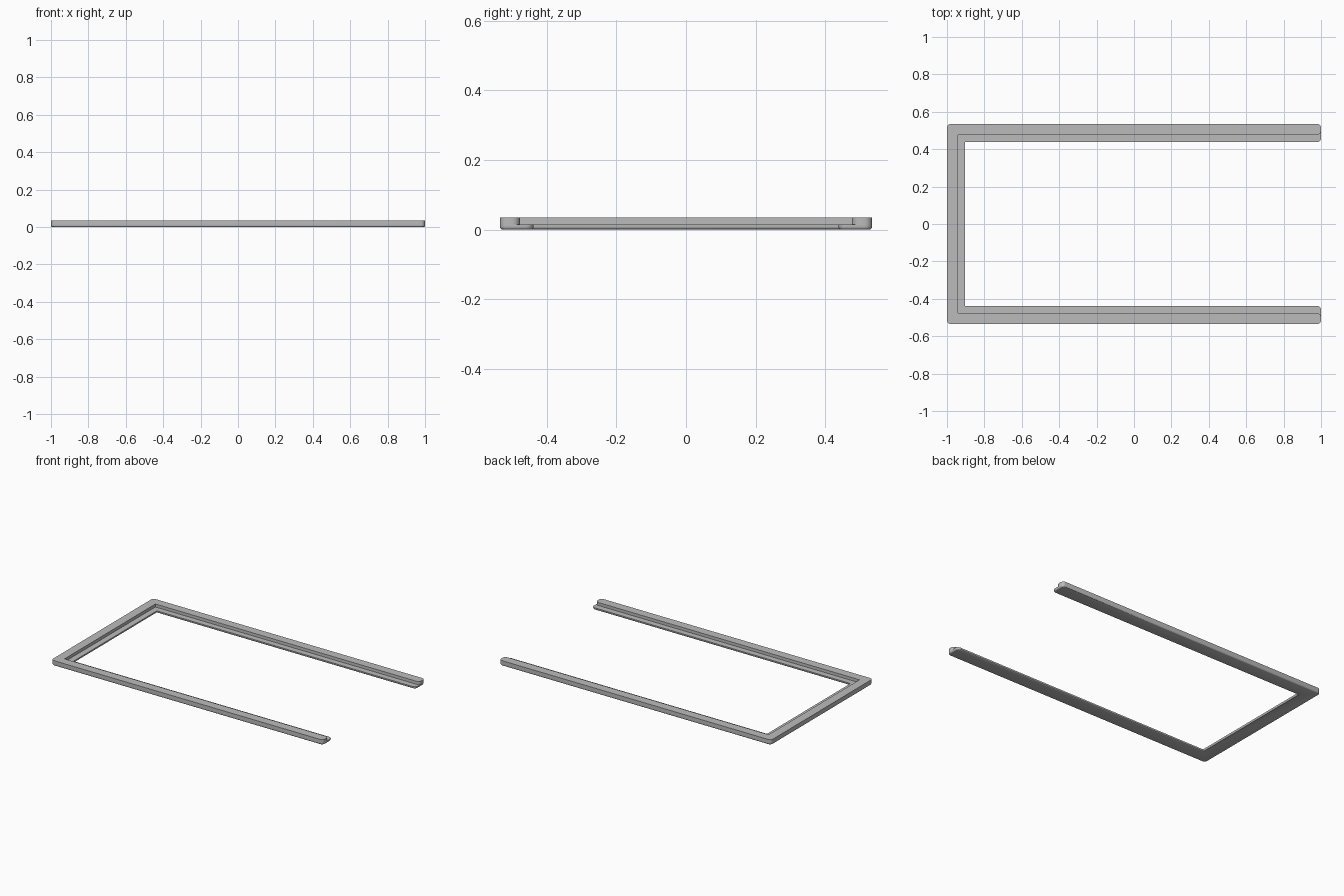
import bpy, bmesh

cube = bpy.data.objects.get("Cube")
if cube:
    bpy.data.objects.remove(cube, do_unlink=True)

grey = bpy.data.materials.new("plain grey")
grey.use_nodes = True
colour = (0.5, 0.5, 0.5, 1)
grey.diffuse_color = colour
grey.node_tree.nodes["Principled BSDF"].inputs["Base Color"].default_value = colour

LENGTH, WIDTH = 1.0, 0.535    # half sizes
STEP, TOP = 0.014, 0.034      # ledge height and full height
ROUND = 0.022                 # corner radius in plan


def u_frame(name, bar, z0, z1, bottom_round=0):
    """U-shaped bar, open towards +x, with rounded outer and end corners."""
    bm = bmesh.new()
    inner = WIDTH - bar
    outline = [(LENGTH, -WIDTH), (LENGTH, -inner), (bar - LENGTH, -inner),
               (bar - LENGTH, inner), (LENGTH, inner), (LENGTH, WIDTH),
               (-LENGTH, WIDTH), (-LENGTH, -WIDTH)]
    face = bm.faces.new([bm.verts.new((x, y, z0)) for x, y in outline])
    made = bmesh.ops.extrude_face_region(bm, geom=[face])["geom"]
    for v in made:
        if isinstance(v, bmesh.types.BMVert):
            v.co.z = z1
    bmesh.ops.recalc_face_normals(bm, faces=bm.faces[:])

    # Round the upright edges, leaving the two inside corners sharp
    upright = [e for e in bm.edges
               if abs(e.verts[0].co.z - e.verts[1].co.z) > 0.001
               and abs(e.verts[0].co.x) > LENGTH - 0.001]
    bmesh.ops.bevel(bm, geom=upright, offset=ROUND, offset_type='OFFSET',
                    segments=5, profile=0.5, affect='EDGES')

    # Soften the underside
    if bottom_round:
        low = [e for e in bm.edges if all(v.co.z < z0 + 0.0001 for v in e.verts)]
        bmesh.ops.bevel(bm, geom=low, offset=bottom_round, offset_type='OFFSET',
                        segments=3, profile=0.5, affect='EDGES')

    mesh = bpy.data.meshes.new(name)
    bm.to_mesh(mesh)
    bm.free()
    mesh.materials.append(grey)
    obj = bpy.data.objects.new(name, mesh)
    bpy.context.collection.objects.link(obj)
    bpy.ops.object.select_all(action='DESELECT')
    obj.select_set(True)
    bpy.context.view_layer.objects.active = obj
    bpy.ops.object.shade_smooth_by_angle()


# Wide lower ledge and the narrower rim standing on it
u_frame("lower_ledge", 0.097, 0, STEP, 0.008)
u_frame("upper_rim", 0.058, STEP, TOP)
